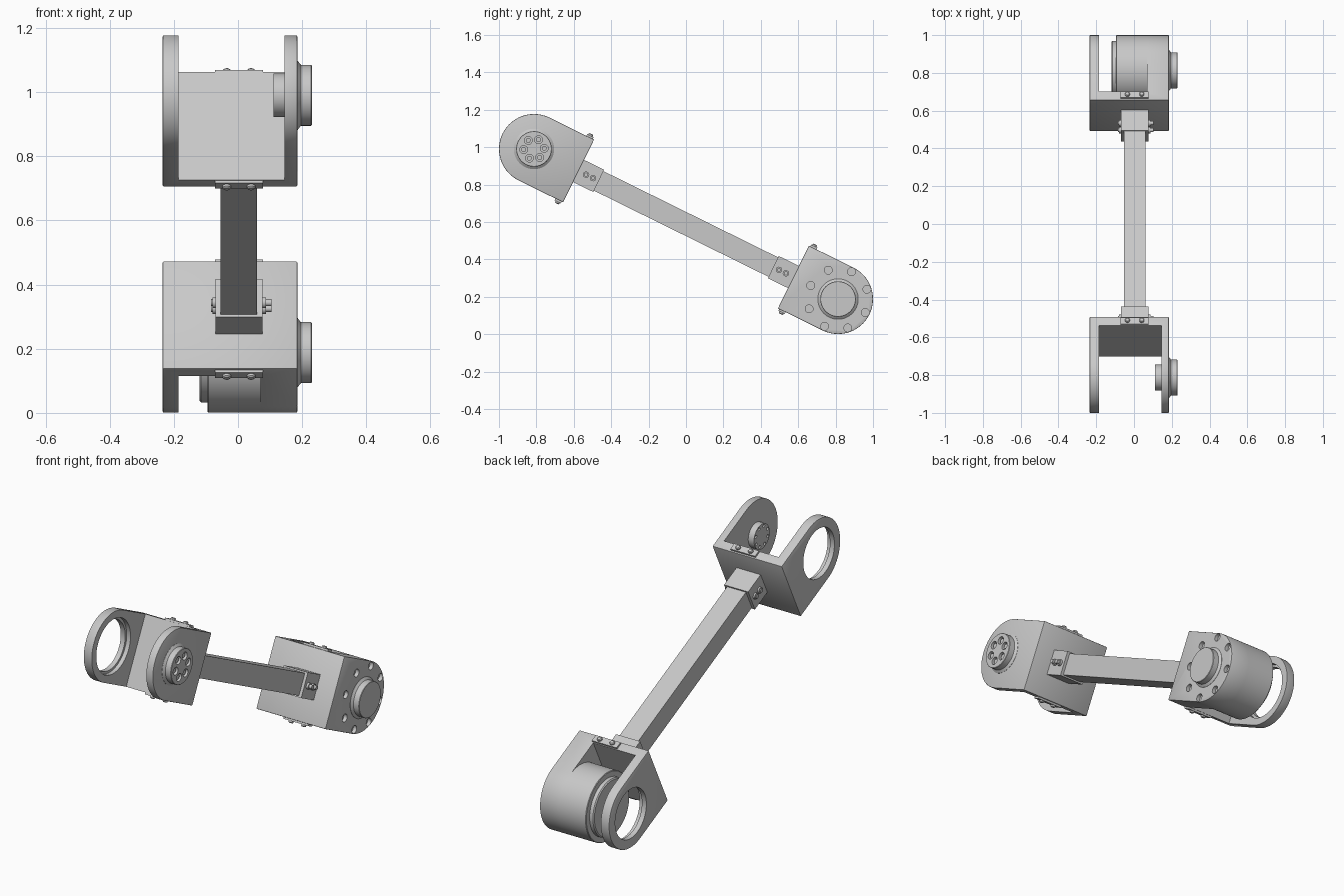
import bpy
import bmesh
from math import cos, sin, pi, radians
from mathutils import Matrix, Vector

if "Cube" in bpy.data.objects:
    bpy.data.objects.remove(bpy.data.objects["Cube"])

grey = bpy.data.materials.new("machined_grey")
grey.use_nodes = True
grey.diffuse_color = (0.58, 0.58, 0.58, 1)
grey.node_tree.nodes["Principled BSDF"].inputs["Base Color"].default_value = (0.58, 0.58, 0.58, 1)

PIVOT = 0.9065      # distance of each joint axis from the middle of the arm
R = 0.187           # bracket half width and end radius
BASE = 0.266        # joint axis to outer face of bracket base
WALL = 0.05
MID = 0.003         # arm centre in x
X0, X1 = -0.235, 0.185
parts = []


def finish(name, bm, keep=True):
    bmesh.ops.recalc_face_normals(bm, faces=bm.faces)
    mesh = bpy.data.meshes.new(name)
    bm.to_mesh(mesh)
    bm.free()
    mesh.materials.append(grey)
    obj = bpy.data.objects.new(name, mesh)
    bpy.context.scene.collection.objects.link(obj)
    if keep:
        parts.append(obj)
    else:
        obj.hide_render = True
    return obj


def box(name, xs, ys, zs, keep=True):
    bm = bmesh.new()
    lo, hi = Vector((xs[0], ys[0], zs[0])), Vector((xs[1], ys[1], zs[1]))
    size = hi - lo
    place = Matrix.Translation((lo + hi) / 2) @ Matrix.Diagonal((*[abs(c) for c in size], 1))
    bmesh.ops.create_cube(bm, size=1, matrix=place)
    return finish(name, bm, keep)


def add_lathe(bm, profile, place, sides):
    """Closed solid of (distance, radius) steps turned around local x."""
    rings = []
    for x, r in profile:
        rings.append([bm.verts.new(place @ Vector((x, r * cos(2 * pi * i / sides), r * sin(2 * pi * i / sides))))
                      for i in range(sides)])
    for a, b in zip(rings, rings[1:]):
        for i in range(sides):
            j = (i + 1) % sides
            bm.faces.new((a[i], a[j], b[j], b[i]))
    bm.faces.new(rings[0][::-1])
    bm.faces.new(rings[-1])


def lathe(name, profile, places, sides=64, keep=True):
    bm = bmesh.new()
    for p in places:
        add_lathe(bm, profile, p, sides)
    return finish(name, bm, keep)


def at(x, y, z):
    return Matrix.Translation((x, y, z))


def circle(y, radius, count, start=0.0):
    angles = [start + 2 * pi * i / count for i in range(count)]
    return [at(0, y + radius * cos(a), radius * sin(a)) for a in angles]


def apply_modifiers(obj):
    graph = bpy.context.evaluated_depsgraph_get()
    mesh = bpy.data.meshes.new_from_object(obj.evaluated_get(graph))
    obj.modifiers.clear()
    obj.data = mesh


def cut(obj, cutter):
    mod = obj.modifiers.new("cut", 'BOOLEAN')
    mod.operation = 'DIFFERENCE'
    mod.solver = 'EXACT'
    mod.object = cutter
    apply_modifiers(obj)
    bpy.data.objects.remove(cutter)


def bracket(name, s, slot_end):
    """Fork with a rounded end; s points from the arm to the joint."""
    y = s * PIVOT
    outline = [(y - s * BASE, -R), (y - s * BASE, R)]
    outline += [(y + s * R * sin(a), R * cos(a)) for a in [pi * i / 40 for i in range(41)]]
    bm = bmesh.new()
    face = bm.faces.new([bm.verts.new((X0, *p)) for p in outline])
    new = bmesh.ops.extrude_face_region(bm, geom=[face])["geom"]
    bmesh.ops.translate(bm, vec=(X1 - X0, 0, 0), verts=[v for v in new if isinstance(v, bmesh.types.BMVert)])
    body = finish(name, bm)
    mod = body.modifiers.new("soft_edges", 'BEVEL')
    mod.width = 0.004
    mod.segments = 2
    mod.limit_method = 'ANGLE'
    apply_modifiers(body)
    # slot between the two cheeks
    ys = sorted((y - s * (BASE - WALL), y + s * 0.5))
    cut(body, box("slot_cutter", (X0 + WALL, slot_end), ys, (-0.4, 0.4), False))
    # stepped bearing hole in the right cheek
    cut(body, lathe("bearing_cutter", [(-0.3, 0.135), (-0.208, 0.135), (-0.208, 0.148), (-0.17, 0.148)],
                    [at(0, y, 0)], keep=False))
    return body


front = bracket("front_bracket", -1, 0.145)
back = bracket("back_bracket", 1, 0.07)

# front hub with six recessed screws
fy = -PIVOT
hub = lathe("front_hub", [(0.11, 0.068), (0.15, 0.068), (0.15, 0.108), (0.186, 0.108),
                          (0.196, 0.095), (0.228, 0.095), (0.23, 0.093)], [at(0, fy, 0)])
cut(hub, lathe("screw_cutter", [(0.208, 0.021), (0.25, 0.021)], circle(fy, 0.055, 6, pi / 6), 24, False))
cut(hub, lathe("small_cutter", [(0.1, 0.008), (0.12, 0.008)], circle(fy, 0.054, 8), 16, False))
lathe("hub_screws", [(0.2, 0.013), (0.222, 0.013)], circle(fy, 0.055, 6, pi / 6), 20)

# motor in the back bracket, its boss and rim holes
lathe("motor", [(-0.12, 0.15), (-0.115, 0.156), (-0.095, 0.156), (-0.095, R - 0.003),
                (-0.092, R), (0.08, R)], [at(0, PIVOT, 0)], 80)
lathe("motor_boss", [(0.17, 0.108), (0.186, 0.108), (0.196, 0.095), (0.228, 0.095), (0.23, 0.093)],
      [at(0, PIVOT, 0)])
cut(back, lathe("rim_cutter", [(0.165, 0.021), (0.25, 0.021)], circle(PIVOT, 0.163, 8), 24, False))

# square arm
reach = PIVOT - BASE
box("arm", (MID - 0.057, MID + 0.057), (-reach, reach), (-0.058, 0.058))

for s, end in ((-1, "front"), (1, "back")):
    # socket holding the arm, with two bolts through it
    inner = s * (reach - 0.12)
    box(end + "_socket", (MID - 0.073, MID + 0.073), sorted((inner, s * reach)), (-0.066, 0.066))
    spots = [at(0, s * (PIVOT - d), 0) for d in (0.311, 0.352)]
    lathe(end + "_bolt_heads", [(0.07, 0.017), (0.088, 0.017), (0.088, 0.011), (0.104, 0.011)], spots, 24)
    lathe(end + "_bolt_nuts", [(-0.084, 0.011), (-0.079, 0.011), (-0.079, 0.017), (-0.065, 0.017)], spots, 24)
    # clamp tabs above and below the bracket base
    ty = s * (PIVOT - BASE + 0.027)
    for side, tag in ((1, "upper"), (-1, "lower")):
        box(f"{end}_{tag}_tab", (MID - 0.075, MID + 0.075), (ty - 0.019, ty + 0.019),
            sorted((side * (R - 0.005), side * (R + 0.01))))
        turn = Matrix.Rotation(-side * pi / 2, 4, 'Y')
        lathe(f"{end}_{tag}_tab_screws", [(R, 0.013), (R + 0.017, 0.013), (R + 0.021, 0.009)],
              [at(MID + dx, ty, 0) @ turn for dx in (-0.038, 0.038)], 20)

# tilt the whole linkage and shade it
tilt = at(0, 0, 0.589) @ Matrix.Rotation(radians(-26.27), 4, 'X')
bpy.ops.object.select_all(action='DESELECT')
for obj in parts:
    obj.matrix_world = tilt
    obj.select_set(True)
bpy.context.view_layer.objects.active = parts[0]
bpy.ops.object.shade_smooth_by_angle(angle=radians(30))
